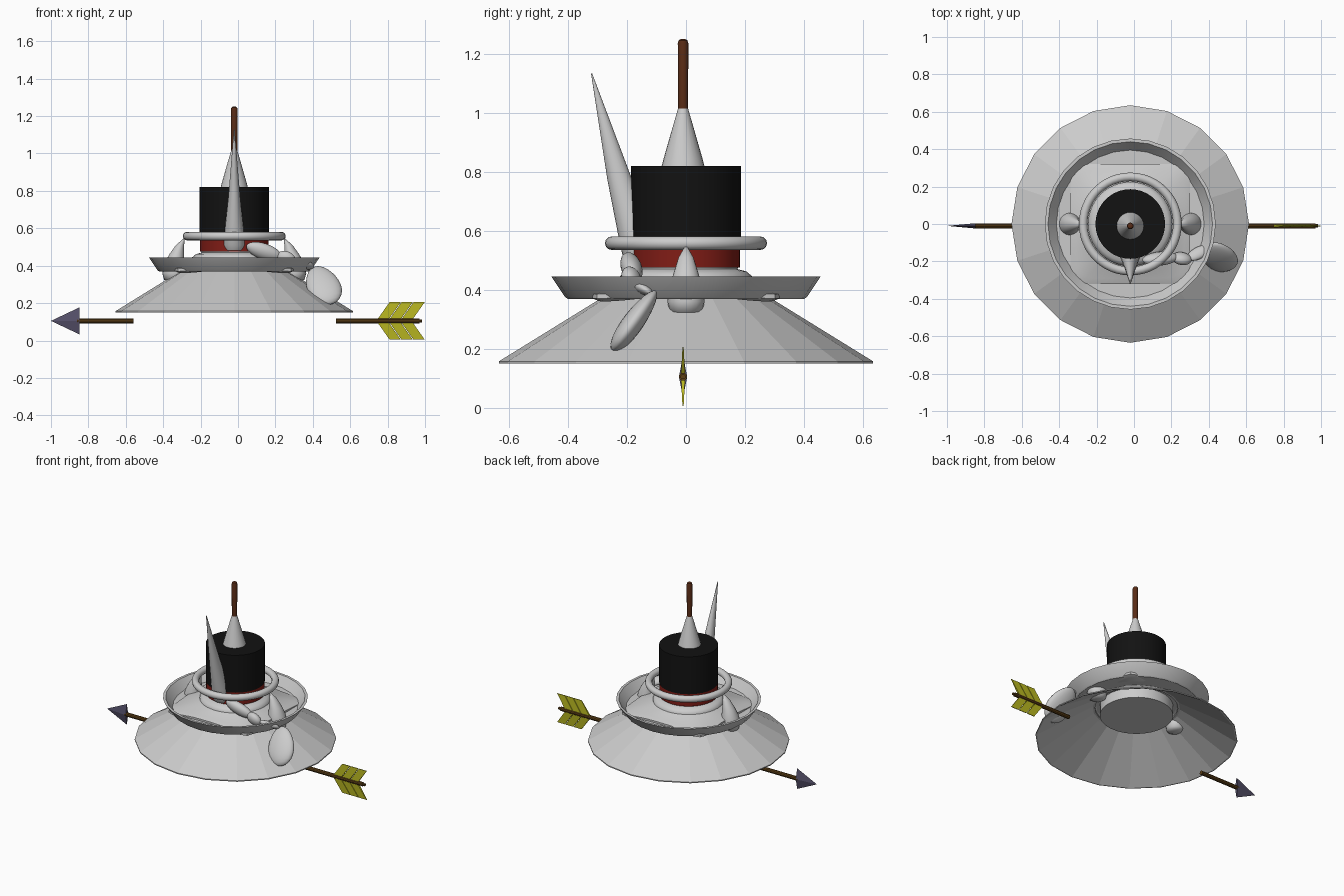
import bpy, math
from mathutils import Vector, Matrix

if "Cube" in bpy.data.objects:
    bpy.data.objects.remove(bpy.data.objects["Cube"])

CX = -0.02  # shared axis of the stacked hats


def material(name, rgb):
    m = bpy.data.materials.new(name)
    m.diffuse_color = (*rgb, 1)
    m.use_nodes = True
    m.node_tree.nodes["Principled BSDF"].inputs["Base Color"].default_value = m.diffuse_color
    return m


BLACK = material("black_felt", (0.006, 0.006, 0.006))
RED = material("red_band", (0.22, 0.012, 0.008))
BROWN = material("rod_brown", (0.10, 0.025, 0.008))
WOOD = material("arrow_wood", (0.11, 0.05, 0.008))
STEEL = material("arrow_steel", (0.09, 0.08, 0.14))
YELLOW = material("feather_yellow", (0.48, 0.47, 0.015))


def make(name, verts, faces, mat=None, angle=35):
    me = bpy.data.meshes.new(name)
    me.from_pydata([tuple(v) for v in verts], [], faces)
    ob = bpy.data.objects.new(name, me)
    bpy.context.collection.objects.link(ob)
    if mat:
        me.materials.append(mat)
    if angle:
        bpy.ops.object.select_all(action='DESELECT')
        ob.select_set(True)
        bpy.context.view_layer.objects.active = ob
        bpy.ops.object.shade_smooth_by_angle(angle=math.radians(angle))
    return ob


def skin(name, rings, mat=None, angle=35, caps=True, closed=False):
    """Join rings of points with quads."""
    n, m = len(rings[0]), len(rings)
    faces = []
    for r in range(m if closed else m - 1):
        a, b = r * n, (r + 1) % m * n
        faces += [(a + i, a + (i + 1) % n, b + (i + 1) % n, b + i) for i in range(n)]
    if caps and not closed:
        faces += [tuple(reversed(range(n))), tuple(range((m - 1) * n, m * n))]
    return make(name, [p for ring in rings for p in ring], faces, mat, angle)


def loft(name, rings, n=32, **kw):
    """Stack horizontal ellipses given as (x, y, z, rx, ry)."""
    t = [2 * math.pi * i / n for i in range(n)]
    return skin(name, [[(x + rx * math.cos(a), y + ry * math.sin(a), z) for a in t]
                       for x, y, z, rx, ry in rings], **kw)


def lathe(name, profile, n=32, y=0, **kw):
    return loft(name, [(CX, y, z, r, r) for r, z in profile], n, **kw)


def lobe(name, centre, long_dir, thin_dir, size, taper=0.0):
    """Ellipsoid: size = half length, half width, half thickness."""
    u = Vector(long_dir).normalized()
    w = u.cross(Vector(thin_dir)).normalized()
    v = w.cross(u)
    rings = []
    for i in range(13):
        p = math.pi * (0.02 + 0.96 * i / 12)
        k = math.sin(p) * (1 - taper * math.cos(p))
        rings.append([Vector(centre) - u * math.cos(p) * size[0]
                      + w * k * size[1] * math.cos(a) + v * k * size[2] * math.sin(a)
                      for a in (2 * math.pi * j / 20 for j in range(20))])
    return skin(name, rings, angle=50)


# Faceted straw cone hat, open underneath
lathe("cone_hat", [(0.635, 0.15), (0.635, 0.157), (0.29, 0.37), (0.02, 0.525),
                   (0.02, 0.518), (0.285, 0.362), (0.625, 0.15)], 20, angle=None, closed=True)

# Shallow dish brim
lathe("dish_brim", [(0.26, 0.368), (0.40, 0.368), (0.41, 0.375), (0.457, 0.445),
                    (0.44, 0.445), (0.395, 0.385), (0.26, 0.385)], 28, closed=True)

# Square cap board with rounded, drooping corners
def board_ring(half, z, droop, power):
    ring = []
    for i in range(64):
        a = 2 * math.pi * i / 64
        c, s = math.cos(a), math.sin(a)
        r = half / (abs(c) ** power + abs(s) ** power) ** (1 / power)
        ring.append((CX + r * c, r * s, z - droop * math.sin(2 * a) ** 4))
    return ring


skin("cap_board", [board_ring(*p) for p in (
    (0.22, 0.385, 0.0, 2), (0.30, 0.378, 0.018, 10), (0.32, 0.388, 0.018, 12),
    (0.32, 0.40, 0.015, 12), (0.29, 0.412, 0.012, 8), (0.235, 0.43, 0, 2),
    (0.205, 0.45, 0, 2))])
lathe("cap_band", [(0.23, 0.315), (0.23, 0.42)], 40)
lathe("cap_dome", [(0.225, 0.43), (0.225, 0.445), (0.205, 0.462), (0.175, 0.47),
                   (0.178, 0.482), (0.172, 0.495), (0.15, 0.505)], 40, angle=50)

# Top hat with red band
lathe("hat_band", [(0.184, 0.475), (0.184, 0.56)], 40, mat=RED)
lathe("top_hat", [(0.186, 0.56), (0.186, 0.82)], 40, mat=BLACK)

# Halo ring
halo = [(0.252 + 0.023 * math.cos(a), 0.558 + 0.023 * math.sin(a))
        for a in (2 * math.pi * i / 12 for i in range(12))]
lathe("halo_ring", halo, 48, closed=True, angle=60)

# Cone and rod on the crown
lathe("crown_cone", [(0.075, 0.81), (0.066, 0.845), (0.017, 1.015)], 24, y=-0.01)
lathe("crown_rod", [(0.017, 1.0), (0.018, 1.235), (0.015, 1.246), (0.008, 1.25)], 12,
      y=-0.01, mat=BROWN)

# Long front horn leaning forwards
loft("front_horn", [(CX, -0.145, 0.48, 0.05, 0.05), (CX, -0.15, 0.51, 0.06, 0.064),
                    (CX, -0.168, 0.58, 0.052, 0.061), (CX, -0.225, 0.775, 0.031, 0.042),
                    (CX, -0.32, 1.133, 0.002, 0.002)], 20)

# Pair of small side horns curving inwards
for side, label in ((-1, "left"), (1, "right")):
    loft(label + "_horn", [(CX + side * d, 0, z, rx, ry) for d, z, rx, ry in (
        (0.31, 0.312, 0.025, 0.03), (0.32, 0.325, 0.055, 0.056), (0.322, 0.36, 0.063, 0.063),
        (0.32, 0.41, 0.054, 0.056), (0.308, 0.46, 0.04, 0.041), (0.29, 0.51, 0.022, 0.025),
        (0.268, 0.545, 0.004, 0.005))], 20, angle=60)

# Folded drooping ear: three small lobes and a large leaf-shaped tip
lobe("ear_root", (0.14, -0.185, 0.475), (1, 0.1, -0.35), (0, 1, 0.5), (0.10, 0.045, 0.035))
lobe("ear_middle", (0.255, -0.185, 0.435), (1, -0.1, -0.3), (0, 1, 0.5), (0.055, 0.045, 0.032))
lobe("ear_bend", (0.345, -0.155, 0.41), (0.9, 0.5, -0.3), (0, 0.6, 1), (0.07, 0.035, 0.02))
lobe("ear_tip", (0.455, -0.175, 0.295), (0.35, -0.55, -0.76), (0, 0.8, -0.57),
     (0.13, 0.09, 0.036), taper=0.15)

# Arrow in two halves: shafts, flat head and swept feathers
AY, AZ = -0.01, 0.105


def shaft(name, x0, x1, r):
    t = [2 * math.pi * i / 10 for i in range(10)]
    skin(name, [[(x, AY + r * math.cos(a), AZ + r * math.sin(a)) for a in t]
                for x in (x0, x1)], mat=WOOD)


shaft("arrow_shaft_front", -0.86, -0.558, 0.014)
shaft("arrow_shaft_back", 0.525, 0.97, 0.014)
shaft("arrow_nock", 0.97, 0.985, 0.009)
make("arrow_head", [(-1, AY, AZ), (-0.848, AY, AZ + 0.072), (-0.848, AY + 0.014, AZ),
                    (-0.848, AY, AZ - 0.072), (-0.848, AY - 0.014, AZ)],
     [(0, 1, 2), (0, 2, 3), (0, 3, 4), (0, 4, 1), (4, 3, 2, 1)], STEEL, None)
for side, label in ((1, "upper"), (-1, "lower")):
    for k in range(3):
        x = 0.742 + 0.064 * k
        outline = [(x, 0.003), (x + 0.06, 0.003), (x + 0.128, 0.1), (x + 0.068, 0.1)]
        thick = (0.007, 0.007, 0.002, 0.002)
        skin(f"{label}_feather_{k + 1}",
             [[(px, AY + s * h, AZ + side * pz) for (px, pz), h in zip(outline, thick)]
              for s in (-side, side)], mat=YELLOW, angle=None)

# Make all face directions point outwards
import bmesh
for ob in bpy.context.collection.objects:
    bm = bmesh.new()
    bm.from_mesh(ob.data)
    bmesh.ops.recalc_face_normals(bm, faces=bm.faces)
    bm.to_mesh(ob.data)
    bm.free()
